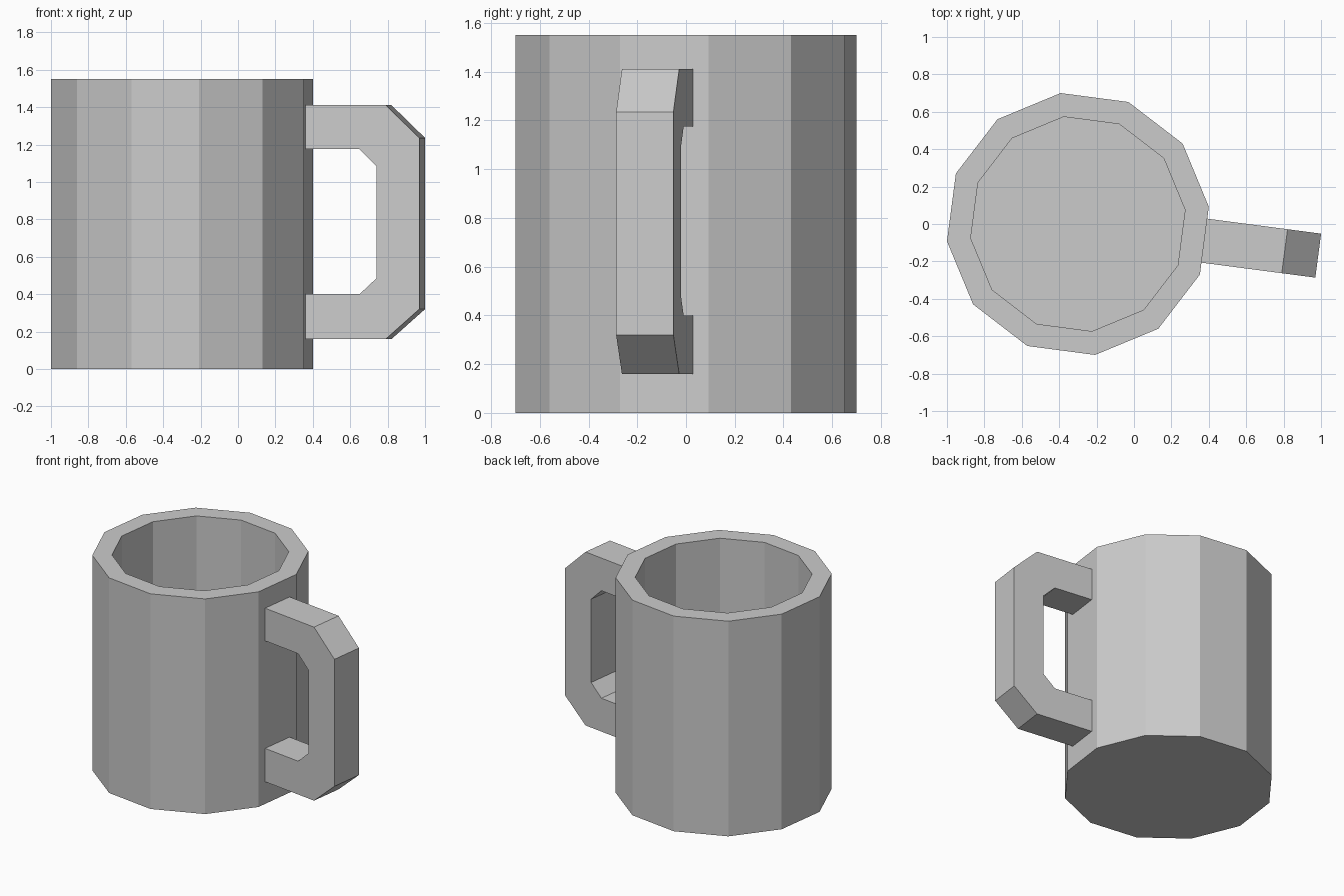
import bpy, bmesh, math
from mathutils import Matrix

cube = bpy.data.objects.get("Cube")
if cube:
    bpy.data.objects.remove(cube, do_unlink=True)

SIDES = 12
TURN = math.radians(-7.5)          # the handle sits square on one flat of the body
PLACE = Matrix.Translation((-0.3, 0, 0)) @ Matrix.Rotation(TURN, 4, 'Z')

grey = bpy.data.materials.new("plain grey")
grey.use_nodes = True
COLOUR = (0.6, 0.6, 0.6, 1)
grey.diffuse_color = COLOUR
grey.node_tree.nodes["Principled BSDF"].inputs["Base Color"].default_value = COLOUR


def finish(bm, name):
    bmesh.ops.recalc_face_normals(bm, faces=bm.faces)
    bm.transform(PLACE)
    mesh = bpy.data.meshes.new(name)
    bm.to_mesh(mesh)
    bm.free()
    mesh.materials.append(grey)
    obj = bpy.data.objects.new(name, mesh)
    bpy.context.collection.objects.link(obj)
    return obj


# Mug body: rings joined from the base, up the outside, over the rim, down inside
bm = bmesh.new()
rings = []
for radius, z in [(0.706, 0), (0.706, 1.55), (0.578, 1.55), (0.578, 0.13)]:
    ring = []
    for i in range(SIDES):
        a = math.tau * (i + 0.5) / SIDES
        ring.append(bm.verts.new((radius * math.cos(a), radius * math.sin(a), z)))
    rings.append(ring)
for low, high in zip(rings, rings[1:]):
    for i in range(SIDES):
        j = (i + 1) % SIDES
        bm.faces.new((low[i], low[j], high[j], high[i]))
bm.faces.new(rings[0])
bm.faces.new(rings[-1])
finish(bm, "mug_body")

# Handle: a chamfered bracket of matching outer and inner paths, given width
outer = [(0.68, 1.41), (1.115, 1.41), (1.296, 1.235), (1.296, 0.32), (1.115, 0.16), (0.68, 0.16)]
inner = [(0.68, 1.175), (0.974, 1.175), (1.065, 1.085), (1.065, 0.485), (0.974, 0.40), (0.68, 0.40)]
HALF = 0.1185
bm = bmesh.new()
sections = []
for (ro, zo), (ri, zi) in zip(outer, inner):
    corners = [(ro, -HALF, zo), (ro, HALF, zo), (ri, HALF, zi), (ri, -HALF, zi)]
    sections.append([bm.verts.new(c) for c in corners])
for a, b in zip(sections, sections[1:]):
    for i in range(4):
        j = (i + 1) % 4
        bm.faces.new((a[i], a[j], b[j], b[i]))
bm.faces.new(sections[0])
bm.faces.new(sections[-1])
finish(bm, "handle")
